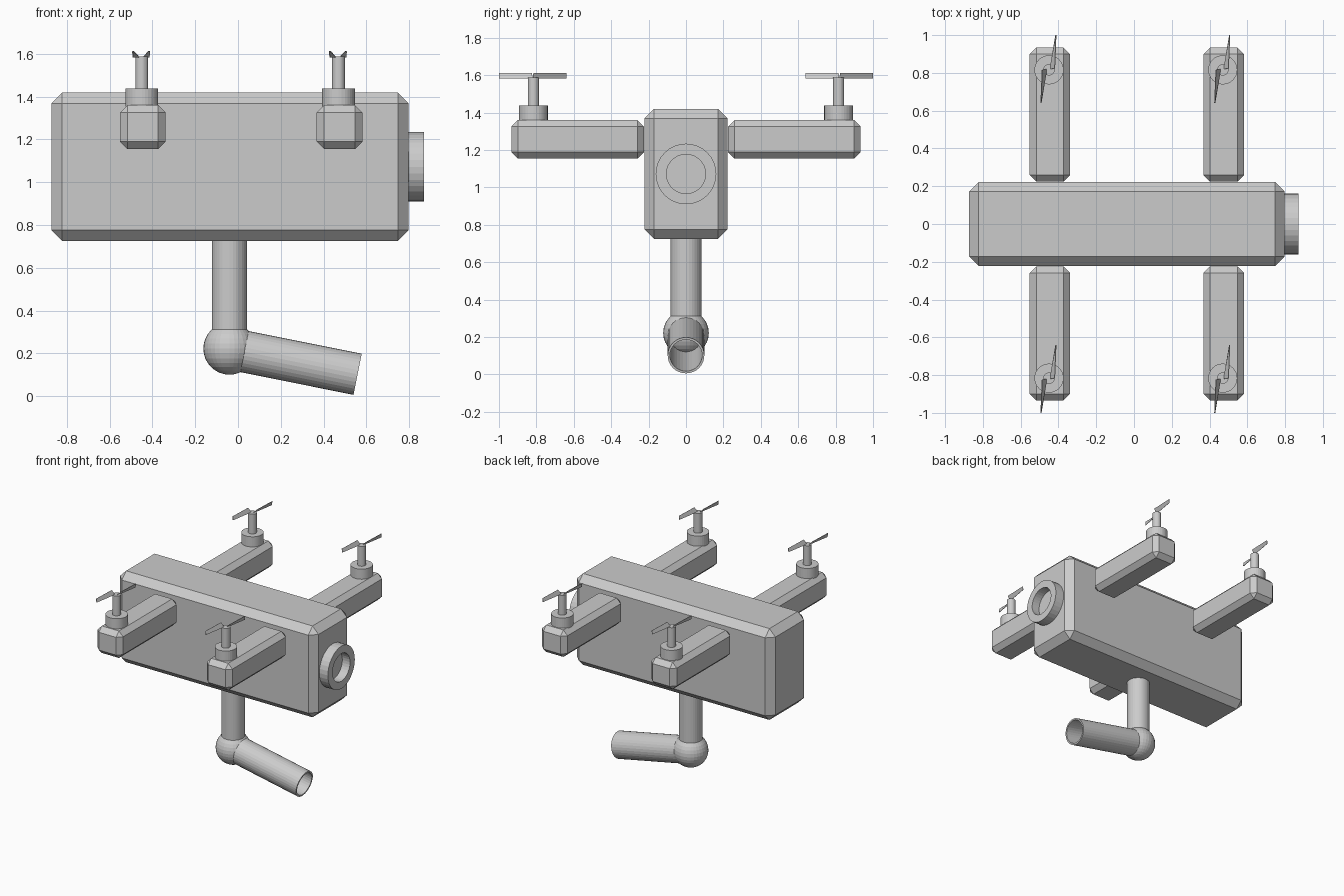
import bpy, bmesh
from mathutils import Vector

cube = bpy.data.objects.get("Cube")
if cube:
    bpy.data.objects.remove(cube, do_unlink=True)

GREY = (0.6, 0.6, 0.6, 1)
grey = bpy.data.materials.new("plain grey")
grey.use_nodes = True
grey.diffuse_color = GREY
grey.node_tree.nodes["Principled BSDF"].inputs["Base Color"].default_value = GREY


def finish(name, bm):
    bmesh.ops.recalc_face_normals(bm, faces=bm.faces)
    mesh = bpy.data.meshes.new(name)
    bm.to_mesh(mesh)
    bm.free()
    mesh.materials.append(grey)
    obj = bpy.data.objects.new(name, mesh)
    bpy.context.collection.objects.link(obj)
    return obj


def chamfered_box(name, low, high, chamfer):
    low, high = Vector(low), Vector(high)
    bm = bmesh.new()
    bmesh.ops.create_cube(bm, size=1)
    for v in bm.verts:
        v.co = (low + high) / 2 + v.co * (high - low)
    bmesh.ops.bevel(bm, geom=bm.edges[:], offset=chamfer, segments=1,
                    affect='EDGES')
    return finish(name, bm)


def turned(name, start, end, profile, closed=False):
    """Spin a profile of (radius, distance) points about the start-end axis."""
    start, end = Vector(start), Vector(end)
    bm = bmesh.new()
    verts = [bm.verts.new((r, 0, d)) for r, d in profile]
    pairs = list(zip(verts, verts[1:]))
    if closed:
        pairs.append((verts[-1], verts[0]))
    edges = [bm.edges.new(p) for p in pairs]
    bmesh.ops.spin(bm, geom=verts + edges, cent=(0, 0, 0), axis=(0, 0, 1),
                   angle=6.2831853, steps=32)
    bmesh.ops.remove_doubles(bm, verts=bm.verts, dist=0.0001)
    obj = finish(name, bm)
    obj.location = start
    obj.rotation_mode = 'QUATERNION'
    obj.rotation_quaternion = (end - start).to_track_quat('Z', 'Y')
    return obj


def cylinder(name, start, end, radius):
    length = (Vector(end) - Vector(start)).length
    return turned(name, start, end,
                  [(0, 0), (radius, 0), (radius, length), (0, length)])


def propeller(name, x, y):
    """Two twisted blades: sloping at the hub, upright at the tip."""
    bm = bmesh.new()
    low, high = 1.583, 1.612
    for s in (1, -1):
        corners = [(0.008, 0, low), (0.034, 0.004, high),
                   (0.041, 0.18, high), (0.038, 0.18, low)]
        bm.faces.new([bm.verts.new((x + s * a, y + s * b, z))
                      for a, b, z in corners])
    obj = finish(name, bm)
    solid = obj.modifiers.new("thickness", 'SOLIDIFY')
    solid.thickness = 0.003
    solid.offset = 0


# Main body
chamfered_box("body", (-0.873, -0.222, 0.725), (0.798, 0.222, 1.42), 0.051)

# Arms with motors, shafts and propellers
for x, side in ((-0.445, "right"), (0.475, "left")):
    for s, end in ((-1, "front"), (1, "back")):
        tag = end + "_" + side
        inner, outer = s * 0.224, s * 0.934
        chamfered_box("arm_" + tag,
                      (x - 0.107, min(inner, outer), 1.155),
                      (x + 0.107, max(inner, outer), 1.36), 0.035)
        mx, my = x - 0.005, s * 0.816
        cylinder("motor_" + tag, (mx, my, 1.355), (mx, my, 1.437), 0.077)
        cylinder("shaft_" + tag, (mx, my, 1.43), (mx, my, 1.587), 0.03)
        propeller("propeller_" + tag, mx - 0.003, s * 0.82)

# Lens ring on the end of the body
turned("lens_ring", (0.79, 0, 1.072), (0.87, 0, 1.072),
       [(0, 0.015), (0.105, 0.015), (0.105, 0.08), (0.162, 0.08), (0.162, 0)])

# Stem, ball joint and hollow barrel underneath
joint = Vector((-0.04, 0, 0.222))
cylinder("stem", joint, (-0.04, 0, 0.73), 0.082)

bm = bmesh.new()
bmesh.ops.create_uvsphere(bm, u_segments=32, v_segments=16, radius=0.122)
finish("ball_joint", bm).location = joint

muzzle = Vector((0.559, 0, 0.102))
reach = (muzzle - joint).length
turned("barrel", joint, muzzle,
       [(0.098, 0.06), (0.098, reach), (0.086, reach), (0.086, 0.06)], True)
